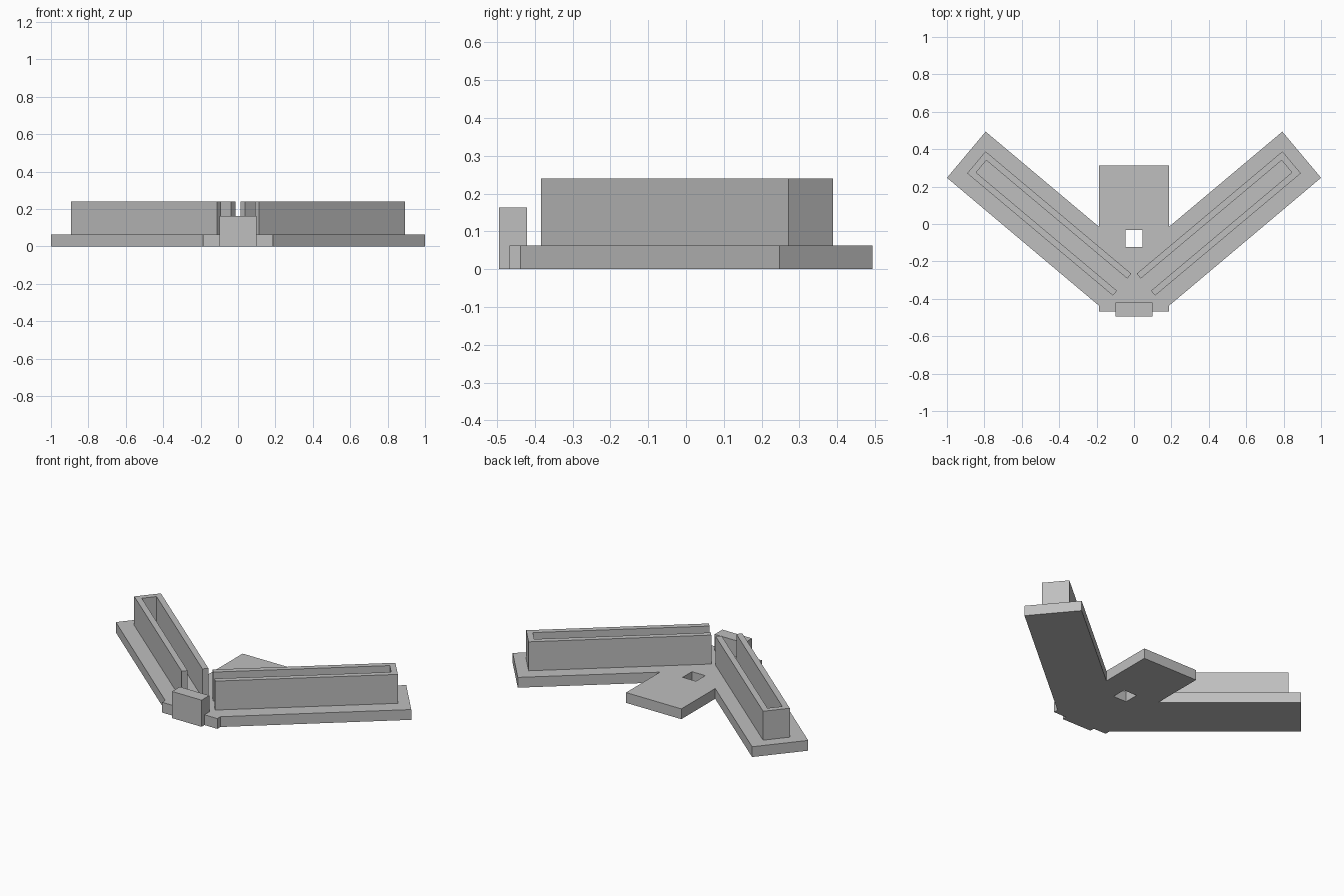
import bpy
import bmesh
from math import radians
from mathutils import Matrix, Vector

cube = bpy.data.objects.get("Cube")
if cube:
    bpy.data.objects.remove(cube, do_unlink=True)

grey = bpy.data.materials.new("plain grey")
grey.use_nodes = True
GREY = (0.52, 0.52, 0.52, 1)
grey.diffuse_color = GREY
grey.node_tree.nodes["Principled BSDF"].inputs["Base Color"].default_value = GREY

BASE_TOP = 0.063
WALL_TOP = 0.24


def prism(name, outline, bottom, top, mirror=False, open_seam=False):
    """Extrude a counter-clockwise outline; optionally mirror it across x."""
    bm = bmesh.new()
    low = [bm.verts.new((x, y, bottom)) for x, y in outline]
    high = [bm.verts.new((x, y, top)) for x, y in outline]
    bm.faces.new(high)
    bm.faces.new(low[::-1])
    for i in range(len(outline)):
        j = (i + 1) % len(outline)
        on_seam = outline[i][0] == 0 and outline[j][0] == 0
        if not (open_seam and on_seam):
            bm.faces.new((low[i], low[j], high[j], high[i]))
    mesh = bpy.data.meshes.new(name)
    bm.to_mesh(mesh)
    bm.free()
    mesh.materials.append(grey)
    obj = bpy.data.objects.new(name, mesh)
    bpy.context.collection.objects.link(obj)
    if mirror:
        mod = obj.modifiers.new("mirror", "MIRROR")
        mod.use_axis[0] = True
        mod.use_clip = True
    return obj


# Angled arm frame: first axis runs outwards, second across the arm
turn = Matrix.Rotation(radians(40), 2)


def arm_point(origin, along, across):
    return tuple(Vector(origin) + turn @ Vector((along, across)))


# Base plate with two arms, a rear tongue and a square through hole
tip = (1.0, 0.247)
half_outline = [
    (0, -0.467), (0.187, -0.467), (0.187, -0.437),
    tip, arm_point(tip, 0, 0.322),
    (0.187, -0.015), (0.187, 0.312), (0, 0.312),
    (0, -0.032), (0.045, -0.032), (0.045, -0.122), (0, -0.122),
]
prism("base_plate", half_outline, 0, BASE_TOP, mirror=True, open_seam=True)

# U-shaped slot walls on the arms, open towards the centre
corner = (0.892, 0.271)
length, width, wall = 1.017, 0.153, 0.034
u_shape = [
    (-length, 0), (0, 0), (0, width), (-length, width),
    (-length, width - wall), (-wall, width - wall),
    (-wall, wall), (-length, wall),
]
prism("slot_walls", [arm_point(corner, a, c) for a, c in u_shape],
      BASE_TOP, WALL_TOP, mirror=True)

# Upright block at the front
prism("front_block",
      [(-0.1, -0.495), (0.1, -0.495), (0.1, -0.42), (-0.1, -0.42)], 0, 0.163)
